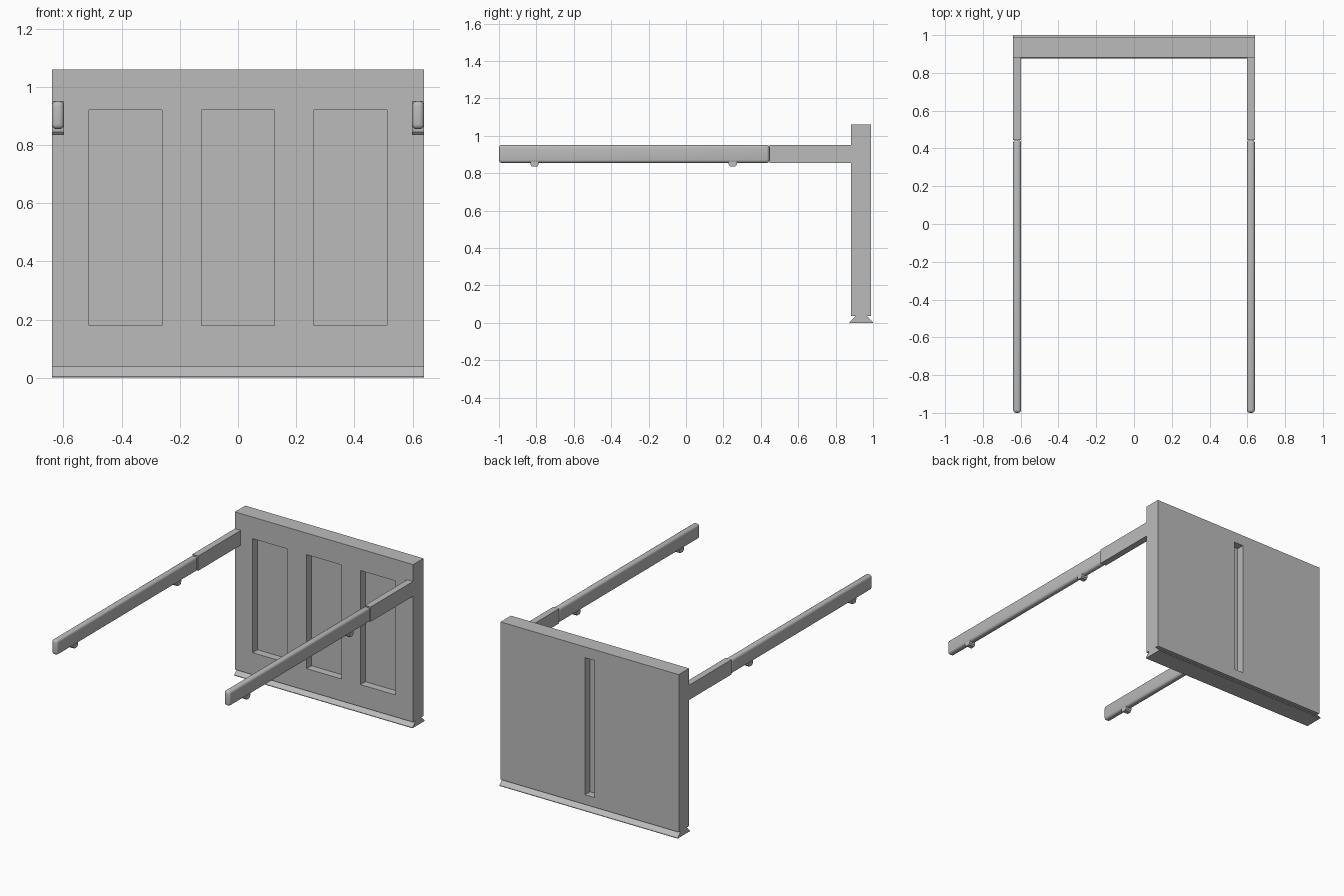
import bpy, bmesh
from mathutils import Vector

cube = bpy.data.objects.get("Cube")
if cube:
    bpy.data.objects.remove(cube, do_unlink=True)

GREY = (0.5, 0.5, 0.5, 1)
mat = bpy.data.materials.new("plain grey")
mat.use_nodes = True
mat.diffuse_color = GREY
mat.node_tree.nodes["Principled BSDF"].inputs["Base Color"].default_value = GREY


def finish(name, bm):
    bmesh.ops.recalc_face_normals(bm, faces=bm.faces)
    mesh = bpy.data.meshes.new(name)
    bm.to_mesh(mesh)
    bm.free()
    mesh.materials.append(mat)
    obj = bpy.data.objects.new(name, mesh)
    bpy.context.collection.objects.link(obj)
    return obj


def box(name, x, y, z, bevel=0):
    bm = bmesh.new()
    bmesh.ops.create_cube(bm, size=1)
    for v in bm.verts:
        v.co = Vector([(a + b) / 2 + c * (b - a) for (a, b), c in zip((x, y, z), v.co)])
    if bevel:
        bmesh.ops.bevel(bm, geom=bm.edges[:], offset=bevel, segments=4,
                        profile=0.5, affect='EDGES')
    return finish(name, bm)


def extrude_x(name, profile, x0, x1):
    """Sweep a (y, z) outline from x0 to x1."""
    bm = bmesh.new()
    face = bm.faces.new([bm.verts.new((x0, y, z)) for y, z in profile])
    new = bmesh.ops.extrude_face_region(bm, geom=[face])["geom"]
    bmesh.ops.translate(bm, vec=(x1 - x0, 0, 0),
                        verts=[g for g in new if isinstance(g, bmesh.types.BMVert)])
    return finish(name, bm)


def smooth(obj):
    bpy.ops.object.select_all(action='DESELECT')
    obj.select_set(True)
    bpy.context.view_layer.objects.active = obj
    bpy.ops.object.shade_smooth_by_angle(angle=0.6)


# Upright panel
W, FRONT, BACK = 0.64, 0.882, 0.988
panel = box("panel", (-W, W), (FRONT, BACK), (0.037, 1.06))

# Three shallow front pockets and one narrow rear slot
cutters = [box("pocket_cutter", (cx - 0.125, cx + 0.125), (FRONT - 0.1, FRONT + 0.05), (0.18, 0.92))
           for cx in (-0.387, 0, 0.387)]
cutters.append(box("slot_cutter", (-0.034, 0.034), (BACK - 0.05, BACK + 0.1), (0.1, 0.99)))
for cutter in cutters:
    cutter.hide_render = True
    cutter.hide_viewport = True
    mod = panel.modifiers.new("recess", 'BOOLEAN')
    mod.operation = 'DIFFERENCE'
    mod.solver = 'EXACT'
    mod.object = cutter

# Apply the cuts so the helpers can go
bpy.context.view_layer.update()
cut_mesh = bpy.data.meshes.new_from_object(
    panel.evaluated_get(bpy.context.evaluated_depsgraph_get()))
panel.modifiers.clear()
panel.data = cut_mesh
for cutter in cutters:
    bpy.data.objects.remove(cutter, do_unlink=True)

# Flared foot rail below the panel
extrude_x("foot_rail", [(0.875, 0), (1, 0), (1, 0.004), (0.967, 0.037),
                        (0.908, 0.037), (0.875, 0.004)], -W, W)

# Arms: square bracket, rounded rail and two small pegs on each side
for side, s in (("left", 1), ("right", -1)):
    inner, outer = sorted((s * 0.598, s * W))
    box(side + "_arm_bracket", (inner, outer), (0.446, FRONT), (0.855, 0.951))
    smooth(box(side + "_arm_rail", (inner, outer), (-1, 0.446), (0.855, 0.951), 0.016))
    for place, y in (("front", -0.81), ("rear", 0.25)):
        half = [(0.023, 0.862), (0.021, 0.844), (0.013, 0.835)]
        outline = [(y + d, z) for d, z in half] + [(y - d, z) for d, z in reversed(half)]
        extrude_x(f"{side}_{place}_peg", outline, inner, outer)
